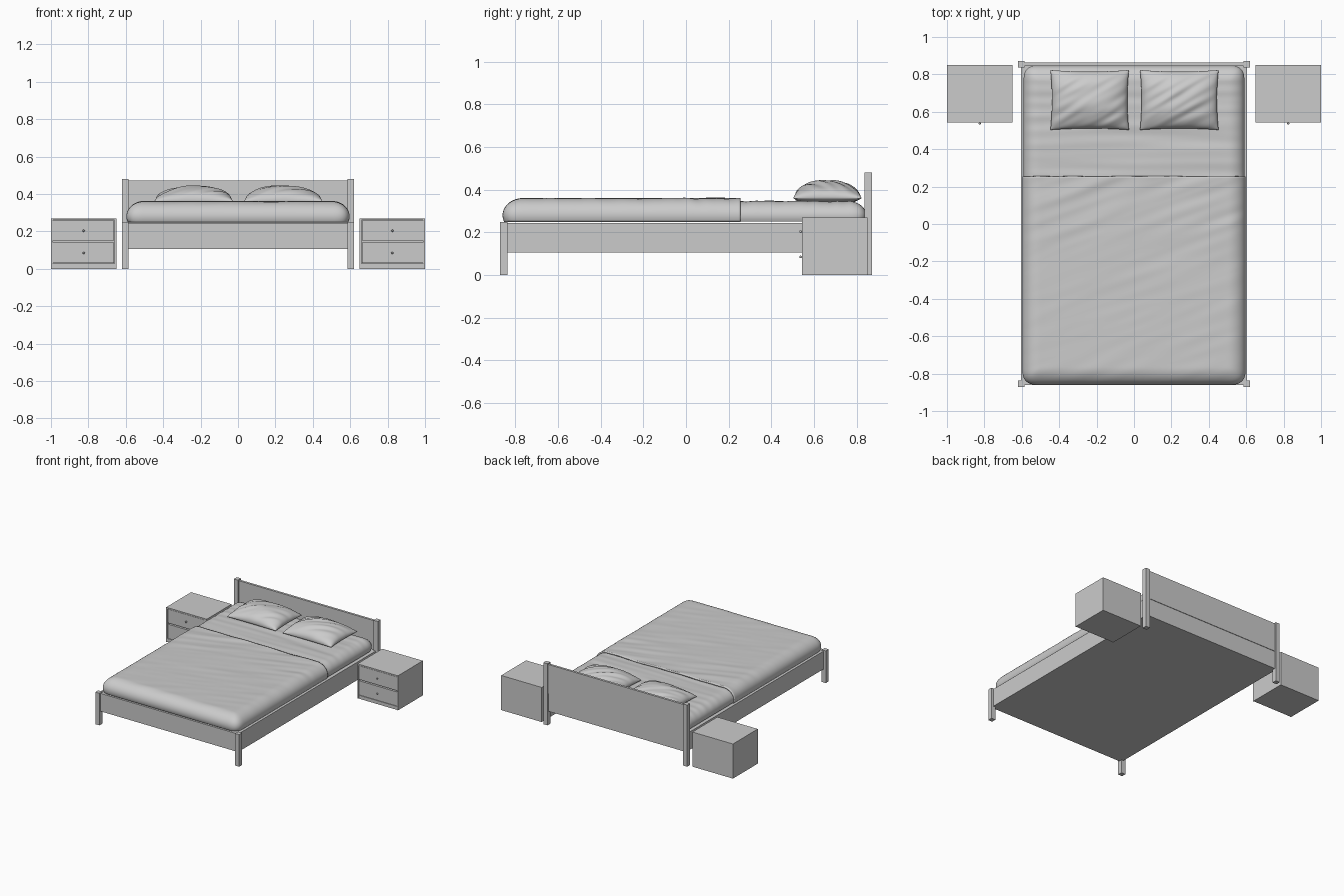
import bpy, bmesh, math
from mathutils import Vector, noise

if "Cube" in bpy.data.objects:
    bpy.data.objects.remove(bpy.data.objects["Cube"])


def finish(name, bm, smooth=False):
    me = bpy.data.meshes.new(name)
    bm.to_mesh(me)
    bm.free()
    ob = bpy.data.objects.new(name, me)
    bpy.context.collection.objects.link(ob)
    if smooth:
        for p in me.polygons:
            p.use_smooth = True
    return ob


def box(name, x0, x1, y0, y1, z0, z1):
    bm = bmesh.new()
    bmesh.ops.create_cube(bm, size=1)
    for v in bm.verts:
        v.co = ((x0 + x1) / 2 + v.co.x * (x1 - x0),
                (y0 + y1) / 2 + v.co.y * (y1 - y0),
                (z0 + z1) / 2 + v.co.z * (z1 - z0))
    return finish(name, bm)


def add_sheet(bm, f, nu, nv, v_max=1.0, flip=False):
    """Grid of faces following f(u, v), u and v from -1 upwards."""
    rows = [[bm.verts.new(f(-1 + 2 * i / nu, -1 + (v_max + 1) * j / nv))
             for i in range(nu + 1)] for j in range(nv + 1)]
    for j in range(nv):
        for i in range(nu):
            q = [rows[j][i], rows[j][i + 1], rows[j + 1][i + 1], rows[j + 1][i]]
            bm.faces.new(q[::-1] if flip else q)


def crease(x, y, fx, fy, seed):
    return noise.noise(Vector((x * fx, y * fy, seed)))


def rounded_top(half, y0, y1, z_mid, h, a, open_back, wrinkle):
    """Soft slab surface: flat core, rounded edges tucked under."""
    core = 0.7

    def f(u, v):
        cu, cv = max(-1, min(1, u / core)), max(-1, min(1, v / core))
        mx, my = max(0, abs(u) - core) / 0.3, max(0, abs(v) - core) / 0.3
        m = max(mx, my)
        th = math.pi / 2 - m * (math.pi / 2 + 0.4)
        n = (mx ** 3 + my ** 3) ** (1 / 3) or 1
        r = a * math.cos(th)
        ya, yb = y0 + a, y1 - (0 if open_back else a)
        x = cu * (half - a) + math.copysign(mx / n * r, u)
        y = ya + (cv + 1) / 2 * (yb - ya) + math.copysign(my / n * r, v)
        w = wrinkle(x, y) * max(0, math.sin(th))
        return x, y, z_mid + h * math.sin(th) + w
    return f


# Bed frame, posts and headboard
box("bed_frame", -0.603, 0.603, -0.86, 0.86, 0.105, 0.245)
box("headboard", -0.603, 0.603, 0.846, 0.864, 0.245, 0.472)
for sx, side in ((-1, "left"), (1, "right")):
    for sy, end, top in ((-1, "front", 0.25), (1, "back", 0.48)):
        cx, cy = sx * 0.603, sy * 0.854
        box(f"{end}_post_{side}", cx - 0.018, cx + 0.018, cy - 0.018, cy + 0.018, 0, top)

# Mattress with sheet folds running across the bed
bm = bmesh.new()
add_sheet(bm, rounded_top(0.59, -0.845, 0.846, 0.278, 0.068, 0.085, False,
          lambda x, y: 0.005 * crease(x, y, 1.5, 20, 3)), 90, 200)
finish("mattress", bm, True)

# Blanket over the lower part, creased most near its open edge
bm = bmesh.new()
add_sheet(bm, rounded_top(0.597, -0.86, 0.255, 0.28, 0.08, 0.095, True,
          lambda x, y: (0.002 + 0.005 * max(0, (y + 0.3) / 0.55)) *
          crease(x, y - 0.35 * x, 3, 16, 8)), 100, 130, 0.7)
blanket = finish("blanket", bm, True)
solid = blanket.modifiers.new("thickness", 'SOLIDIFY')
solid.thickness = 0.012
solid.offset = -1


# Pillows with pinched corners and diagonal folds
def pillow(name, cx, seed):
    def half(top):
        def f(u, v):
            u, v = math.sin(u * math.pi / 2), math.sin(v * math.pi / 2)
            x = 0.21 * u * (1 - 0.04 * (1 - v * v))
            y = 0.16 * v * (1 - 0.05 * (1 - u * u))
            puff = max(0, (1 - u * u) * (1 - v * v)) ** 0.45
            base = 0.366 - 0.006 * (u * v) ** 2
            if not top:
                return cx + x, 0.663 + y, base - 0.025 * min(1, puff * 1.6)
            fold = 0.012 * crease(x + y, y - 0.6 * x, 4, 24, seed)
            return cx + x, 0.663 + y, base + puff * (0.077 + fold)
        return f
    bm = bmesh.new()
    add_sheet(bm, half(True), 56, 48)
    add_sheet(bm, half(False), 56, 48, flip=True)
    bmesh.ops.remove_doubles(bm, verts=bm.verts, dist=0.0001)
    finish(name, bm, True)


pillow("pillow_left", -0.237, 1.3)
pillow("pillow_right", 0.242, 5.7)


# Nightstands: panel carcass, two drawers with round knobs
def nightstand(side, cx):
    x0, x1, y0, y1, t = cx - 0.175, cx + 0.175, 0.543, 0.85, 0.01
    n = f"nightstand_{side}_"
    box(n + "side_a", x0, x0 + t, y0, y1, 0, 0.27)
    box(n + "side_b", x1 - t, x1, y0, y1, 0, 0.27)
    box(n + "top", x0 + t, x1 - t, y0, y1, 0.26, 0.27)
    box(n + "back", x0 + t, x1 - t, y1 - t, y1, 0, 0.26)
    box(n + "base", x0 + t, x1 - t, y0 + 0.003, y1 - t, 0, 0.027)
    for i, (z0, z1) in enumerate(((0.03, 0.14), (0.15, 0.257))):
        box(f"{n}drawer_{i}", x0 + t + 0.002, x1 - t - 0.002, y0 + 0.003, y1 - 0.03, z0, z1)
        bpy.ops.mesh.primitive_uv_sphere_add(segments=16, ring_count=8, radius=0.006,
                                             location=(cx, y0 - 0.006, (z0 + z1) / 2))
        bpy.context.object.name = f"{n}knob_{i}"
        bpy.ops.object.shade_smooth()
        bpy.ops.mesh.primitive_cylinder_add(vertices=12, radius=0.003, depth=0.012,
                                            location=(cx, y0, (z0 + z1) / 2),
                                            rotation=(math.pi / 2, 0, 0))
        bpy.context.object.name = f"{n}knob_stem_{i}"


nightstand("left", -0.825)
nightstand("right", 0.825)
